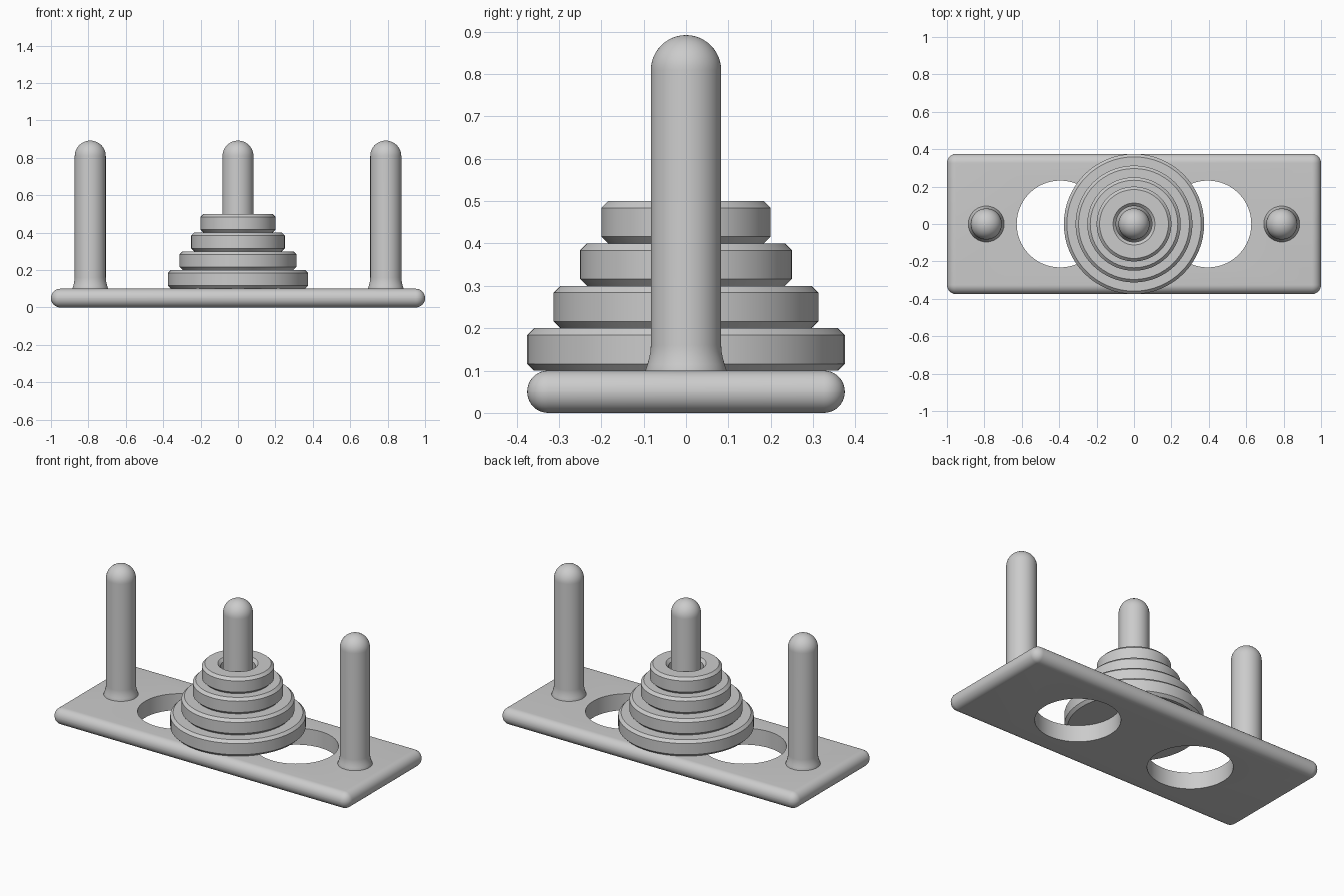
import bpy, math
from math import sin, cos, pi

if "Cube" in bpy.data.objects:
    bpy.data.objects.remove(bpy.data.objects["Cube"], do_unlink=True)

GREY = (0.6, 0.6, 0.6, 1)
mat = bpy.data.materials.new("plain grey")
mat.use_nodes = True
mat.diffuse_color = GREY
mat.node_tree.nodes["Principled BSDF"].inputs["Base Color"].default_value = GREY


def finish(obj, angle=30):
    """Assign the material and smooth shallow edges."""
    obj.data.materials.clear()
    obj.data.materials.append(mat)
    bpy.ops.object.select_all(action="DESELECT")
    obj.select_set(True)
    bpy.context.view_layer.objects.active = obj
    bpy.ops.object.shade_smooth_by_angle(angle=math.radians(angle))


def lathe(name, profile, x=0, z=0, closed=False, steps=64):
    """Revolve (radius, height) points; a closed profile makes a ring."""
    n = len(profile)
    verts = [(r * cos(2 * pi * s / steps), r * sin(2 * pi * s / steps), h)
             for s in range(steps) for r, h in profile]
    faces = []
    for s in range(steps):
        a, b = s * n, (s + 1) % steps * n
        for i in range(n if closed else n - 1):
            j = (i + 1) % n
            faces.append((a + i, b + i, b + j, a + j))
    if not closed:
        faces.append([s * n for s in reversed(range(steps))])
        faces.append([s * n + n - 1 for s in range(steps)])
    mesh = bpy.data.meshes.new(name)
    mesh.from_pydata(verts, [], faces)
    obj = bpy.data.objects.new(name, mesh)
    obj.location = (x, 0, z)
    bpy.context.collection.objects.link(obj)
    finish(obj)
    return obj


# Base board with fully rounded rim
bpy.ops.mesh.primitive_cube_add(size=1, location=(0, 0, 0.05))
base = bpy.context.object
base.name = "base_board"
base.scale = (2, 0.75, 0.1)
bpy.ops.object.transform_apply(location=False, rotation=False, scale=True)
bevel = base.modifiers.new("rounded_rim", "BEVEL")
bevel.width = 0.0495
bevel.segments = 10

# Two round openings through the board
for side, label in ((1, "left"), (-1, "right")):
    bpy.ops.mesh.primitive_cylinder_add(vertices=96, radius=0.232, depth=0.4,
                                        location=(side * 0.395, 0, 0.05))
    cutter = bpy.context.object
    cutter.name = label + "_opening_cutter"
    cutter.hide_render = True
    cutter.hide_set(True)
    cut = base.modifiers.new(label + "_opening", "BOOLEAN")
    cut.operation = "DIFFERENCE"
    cut.solver = "EXACT"
    cut.object = cutter
bpy.context.view_layer.objects.active = base
for modifier in list(base.modifiers):
    bpy.ops.object.modifier_apply(modifier=modifier.name)
for cutter in [o for o in bpy.data.objects if o.name.endswith("_cutter")]:
    bpy.data.objects.remove(cutter, do_unlink=True)
finish(base)

# Pegs with a flared foot and a domed tip
R, TOP = 0.083, 0.892
peg = [(0.096, 0.095), (0.096, 0.1), (0.091, 0.115), (0.087, 0.13), (0.084, 0.145), (R, 0.16)]
peg += [(R * cos(t * pi / 24), TOP - R + R * sin(t * pi / 24)) for t in range(12)]
peg.append((0.001, TOP))
for x, label in ((0.79, "left"), (0, "middle"), (-0.79, "right")):
    lathe(label + "_peg", peg, x)

# Stacked rings with chamfered rims and bores
C, BORE, H = 0.016, 0.096, 0.1
for i, r in enumerate((0.375, 0.3125, 0.25, 0.2)):
    ring = [(BORE + C, 0), (r - C, 0), (r, C), (r, H - C),
            (r - C, H), (BORE + C, H), (BORE, H - C), (BORE, C)]
    lathe(f"ring_{i + 1}", ring, z=0.1 + i * H, closed=True)
